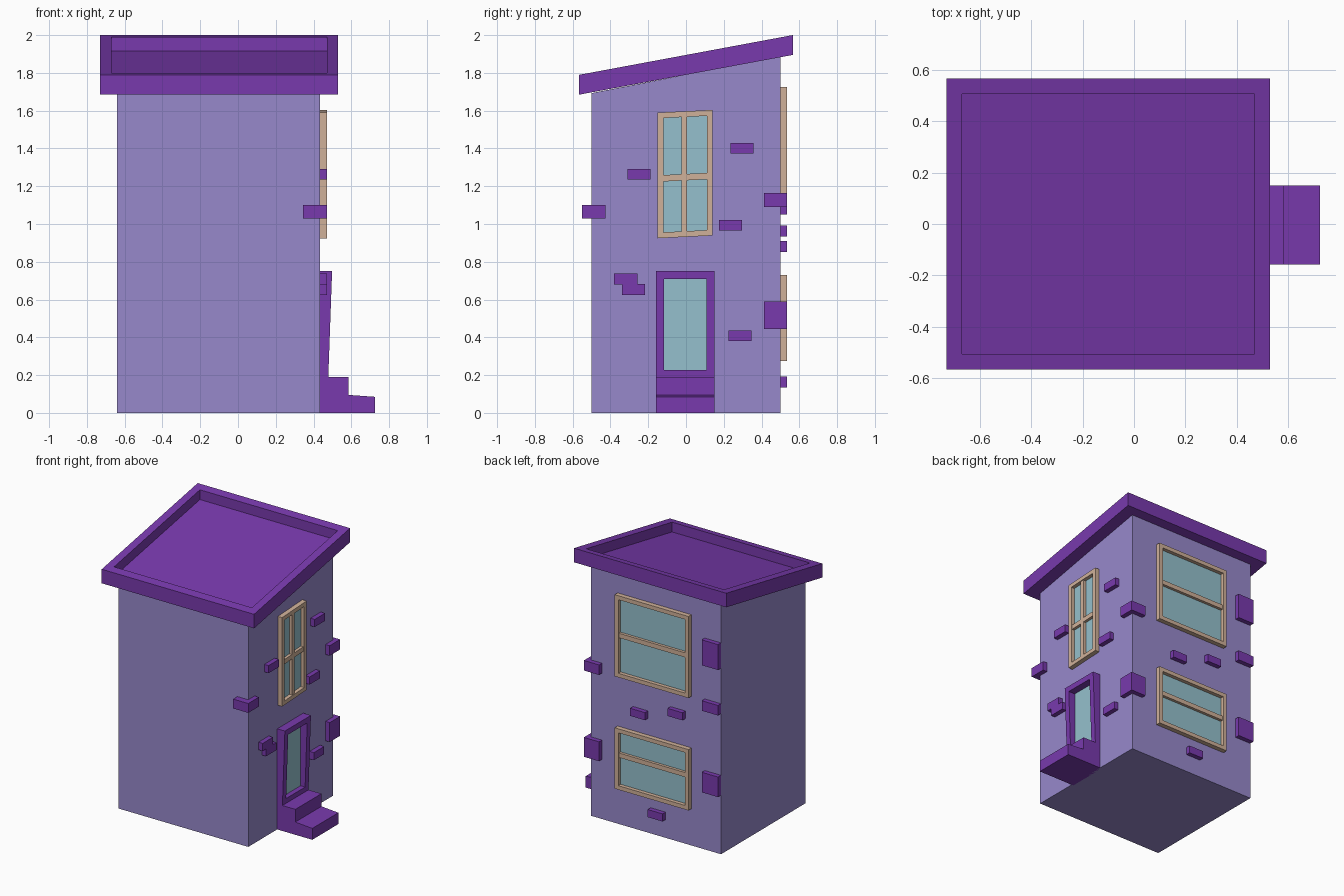
import bpy
import bmesh
from mathutils import Vector

cube = bpy.data.objects.get("Cube")
if cube:
    bpy.data.objects.remove(cube, do_unlink=True)


def material(name, rgb):
    m = bpy.data.materials.new(name)
    m.use_nodes = True
    m.diffuse_color = (*rgb, 1)
    m.node_tree.nodes["Principled BSDF"].inputs["Base Color"].default_value = (*rgb, 1)
    return m


LILAC = material("lilac wall", (0.31, 0.25, 0.60))
PURPLE = material("purple trim", (0.19, 0.042, 0.42))
BEIGE = material("beige frame", (0.63, 0.44, 0.32))
GLASS = material("pale blue glass", (0.30, 0.53, 0.61))

RIGHT, BACK = 0.435, 0.5     # wall planes that carry the openings
OUT = 0.035                  # how far trim stands off the wall


def add_box(bm, x, y, z):
    """Add a box from three (low, high) ranges and return its vertices."""
    verts = bmesh.ops.create_cube(bm, size=1)["verts"]
    for v in verts:
        v.co = Vector([(lo + hi) / 2 + c * (hi - lo) for c, (lo, hi) in zip(v.co, (x, y, z))])
    return verts


def finish(name, bm, mat):
    bmesh.ops.recalc_face_normals(bm, faces=bm.faces)
    mesh = bpy.data.meshes.new(name)
    bm.to_mesh(mesh)
    bm.free()
    mesh.materials.append(mat)
    obj = bpy.data.objects.new(name, mesh)
    bpy.context.collection.objects.link(obj)
    return obj


def boxes(name, mat, ranges, warp=None):
    bm = bmesh.new()
    for r in ranges:
        add_box(bm, *r)
    if warp:
        for v in bm.verts:
            warp(v.co)
    return finish(name, bm, mat)


def on_wall(wall, u, z, near, far):
    """Box ranges on a wall: u runs along it, near and far are offsets outwards."""
    if wall == "right":
        return ((RIGHT + near, RIGHT + far), u, z)
    return (u, (BACK + near, BACK + far), z)


def frame_bars(wall, u, z, w, near, far):
    (a, b), (c, d) = u, z
    parts = [((a, a + w), z), ((b - w, b), z), ((a + w, b - w), (c, c + w)), ((a + w, b - w), (d - w, d))]
    return [on_wall(wall, p, q, near, far) for p, q in parts]


def window(name, wall, u, z, rail, mullion=None, warp=None):
    w = 0.03
    bars = frame_bars(wall, u, z, w, -0.01, OUT)
    inner = (u[0] + w, u[1] - w)
    bars.append(on_wall(wall, inner, (rail - 0.017, rail + 0.017), -0.01, 0.028))
    if mullion is not None:
        bars.append(on_wall(wall, (mullion - 0.014, mullion + 0.014), (z[0] + w, z[1] - w), -0.01, 0.03))
    boxes(name + "_frame", BEIGE, bars, warp)
    pane = on_wall(wall, inner, (z[0] + w, z[1] - w), -0.001, 0.007)
    boxes(name + "_glass", GLASS, [pane], warp)


# House body with a sloping top
bm = bmesh.new()
for v in add_box(bm, (-0.64, RIGHT), (-BACK, BACK), (0, 1.79)):
    if v.co.z > 1:
        v.co.z += 0.194 * v.co.y
finish("house_body", bm, LILAC)

# Tilted roof slab with a sunken centre
bm = bmesh.new()
add_box(bm, (-0.73, 0.53), (-0.567, 0.567), (1.79, 1.895))
top = max(bm.faces, key=lambda f: f.calc_center_median().z)
bmesh.ops.inset_region(bm, faces=[top], thickness=0.085)
lip = bmesh.ops.extrude_face_region(bm, geom=[top])
sunk = [g for g in lip["geom"] if isinstance(g, bmesh.types.BMVert)]
bmesh.ops.translate(bm, verts=sunk, vec=(0, 0, -0.073))
bmesh.ops.delete(bm, geom=[top], context="FACES")
for v in bm.verts:
    v.co.z += 0.186 * v.co.y
finish("roof", bm, PURPLE)


# Windows; the one above the door leans slightly
def lean(co):
    co.z += 0.05 * co.y


window("upper_side_window", "right", (-0.15, 0.14), (0.932, 1.597), 1.248, -0.01, lean)
window("upper_back_window", "back", (-0.395, 0.215), (1.115, 1.725), 1.425)
window("lower_back_window", "back", (-0.395, 0.215), (0.275, 0.73), 0.53)


# Door surround, deeper towards the top
def deepen(co):
    if co.x > RIGHT + 0.02:
        co.x += 0.036 * (co.z - 0.19)


boxes("door_frame", PURPLE, frame_bars("right", (-0.158, 0.15), (0.185, 0.752), 0.042, -0.01, 0.043), deepen)
boxes("door_glass", GLASS, [on_wall("right", (-0.12, 0.11), (0.22, 0.715), -0.001, 0.007)])

# Doorsteps in one stepped profile
bm = bmesh.new()
profile = [(0.42, 0), (0.725, 0), (0.725, 0.085), (0.585, 0.095), (0.585, 0.19), (0.42, 0.19)]
face = bm.faces.new([bm.verts.new((x, -0.158, z)) for x, z in profile])
side = bmesh.ops.extrude_face_region(bm, geom=[face])
bmesh.ops.translate(bm, verts=[g for g in side["geom"] if isinstance(g, bmesh.types.BMVert)], vec=(0, 0.308, 0))
finish("doorsteps", bm, PURPLE)

# Small bricks: start along the wall and bottom height
side_bricks = [(-0.31, 1.235), (0.235, 1.372), (0.175, 0.965), (-0.38, 0.68), (-0.34, 0.625), (0.225, 0.38)]
back_bricks = [(-0.035, 0.853), (-0.345, 0.935), (-0.18, 0.135)]
for wall, spots in (("right", side_bricks), ("back", back_bricks)):
    boxes(wall + "_wall_bricks", PURPLE,
          [on_wall(wall, (u, u + 0.122), (z, z + 0.057), -0.02, OUT) for u, z in spots])

# Larger bricks at the far end of the back wall
boxes("back_end_bricks", PURPLE,
      [on_wall("back", (-0.639, -0.505), z, -0.02, OUT) for z in ((1.39, 1.58), (1.05, 1.125), (0.44, 0.59))])

# Bricks wrapping the corners
wrap = (0.345, RIGHT + OUT)
boxes("corner_bricks", PURPLE, [
    (wrap, (-0.55, -0.425), (1.03, 1.1)),
    (wrap, (0.412, BACK + OUT), (1.09, 1.165)),
    (wrap, (0.412, BACK + OUT), (0.445, 0.59)),
])
